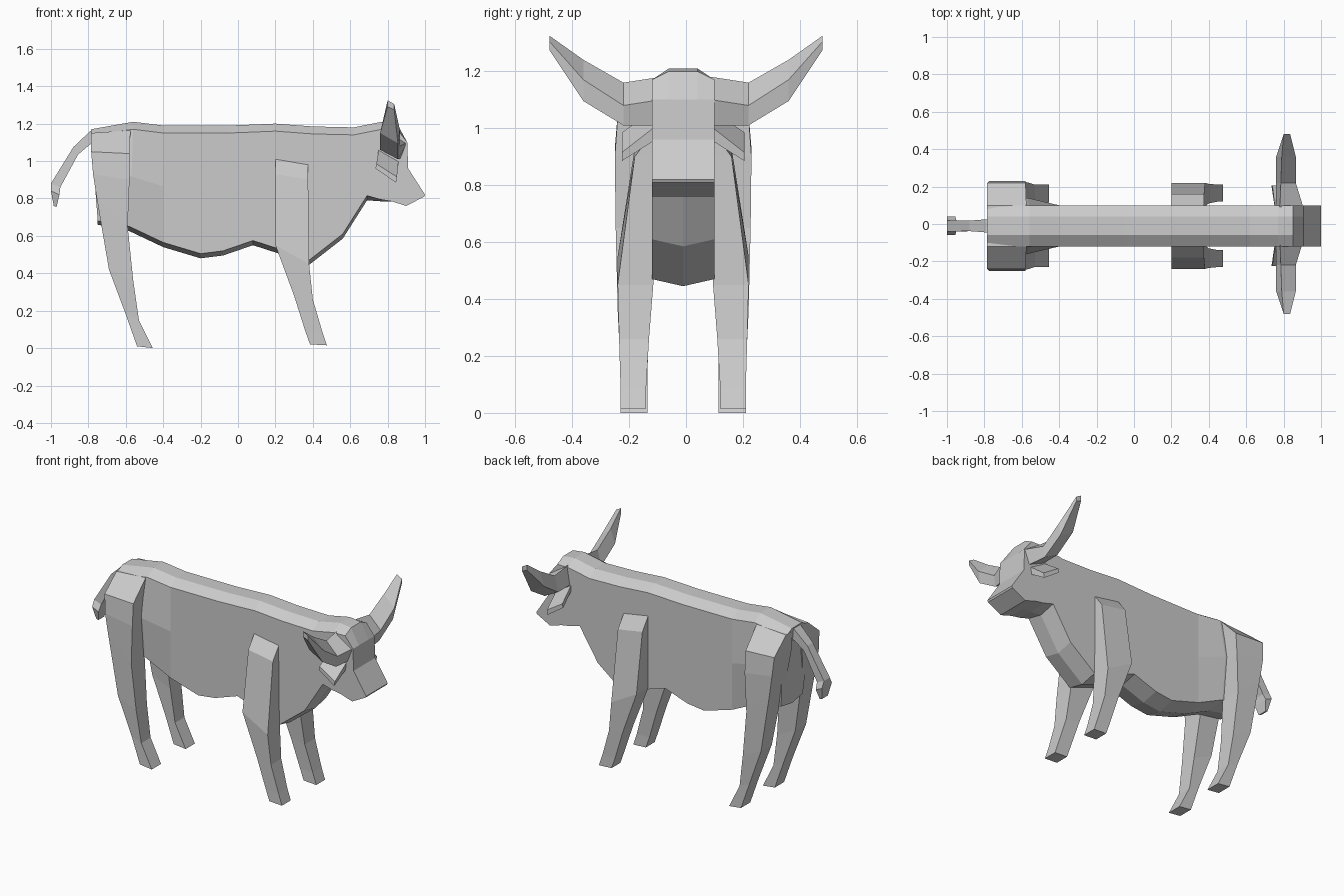
import bpy, bmesh


def loft(name, rings, y=-0.01, mirror=False):
    """Skin a list of equal-length point rings, capped at both ends."""
    bm = bmesh.new()
    rows = [[bm.verts.new(p) for p in ring] for ring in rings]
    n = len(rows[0])
    for a, b in zip(rows, rows[1:]):
        for i in range(n):
            j = (i + 1) % n
            bm.faces.new((a[i], a[j], b[j], b[i]))
    bm.faces.new(rows[0])
    bm.faces.new(rows[-1])
    bmesh.ops.recalc_face_normals(bm, faces=bm.faces)
    mesh = bpy.data.meshes.new(name)
    bm.to_mesh(mesh)
    bm.free()
    ob = bpy.data.objects.new(name, mesh)
    ob.location.y = y
    bpy.context.collection.objects.link(ob)
    if mirror:
        mod = ob.modifiers.new("mirror", 'MIRROR')
        mod.use_axis = (False, True, False)
        mod.use_mirror_merge = False
    return ob


def body_ring(xt, zt, xb, zb, top, keel, wide):
    """Flat-sided section with a chamfered back and a keeled belly."""
    side = [(xb, 0.11, zb + keel),
            ((xt + xb) / 2, wide, zt * 0.5 + zb * 0.5),
            (xt, 0.11, zt - top),
            (xt, 0.05, zt)]
    return [(xb, 0, zb)] + side + [(x, -y, z) for x, y, z in reversed(side)]


def leg_ring(xb, zb, xf, zf, inner, outer):
    return [(xb, inner, zb), (xf, inner, zf), (xf, outer, zf), (xb, outer, zb)]


# Body, neck and head: top x, z, bottom x, z, top chamfer, keel, half width
body = [
    (-0.785, 1.17, -0.75, 0.66, 0.03, 0.02, 0.13),
    (-0.56, 1.21, -0.58, 0.625, 0.04, 0.025, 0.15),
    (-0.40, 1.19, -0.40, 0.54, 0.04, 0.025, 0.11),
    (-0.20, 1.19, -0.20, 0.48, 0.04, 0.025, 0.11),
    (-0.05, 1.19, -0.08, 0.495, 0.04, 0.025, 0.11),
    (0.08, 1.195, 0.08, 0.55, 0.04, 0.025, 0.11),
    (0.20, 1.20, 0.22, 0.505, 0.04, 0.025, 0.11),
    (0.40, 1.185, 0.38, 0.445, 0.04, 0.025, 0.11),
    (0.62, 1.18, 0.56, 0.585, 0.04, 0.025, 0.11),
    (0.77, 1.21, 0.69, 0.79, 0.04, 0.025, 0.11),
    (0.85, 1.20, 0.76, 0.785, 0.03, 0.01, 0.11),
    (0.905, 1.10, 0.82, 0.785, 0.0, 0.0, 0.11),
    (0.91, 0.96, 0.90, 0.76, 0.0, 0.0, 0.11),
    (1.0, 0.82, 0.995, 0.81, 0.0, 0.0, 0.11),
]
loft("body_and_head", [body_ring(*s) for s in body])

# Hind legs: rear x, z, front x, z, inner y, outer y
hind = [
    (-0.785, 1.15, -0.575, 1.165, 0.05, 0.11),
    (-0.785, 1.05, -0.58, 1.04, 0.05, 0.23),
    (-0.775, 0.93, -0.58, 0.90, 0.07, 0.24),
    (-0.755, 0.80, -0.59, 0.65, 0.10, 0.237),
    (-0.69, 0.42, -0.56, 0.36, 0.12, 0.23),
    (-0.60, 0.18, -0.53, 0.15, 0.125, 0.22),
    (-0.54, 0.01, -0.455, 0.0, 0.125, 0.22),
]
loft("hind_legs", [leg_ring(*s) for s in hind], mirror=True)

# Front legs
front = [
    (0.20, 1.01, 0.375, 0.98, 0.08, 0.11),
    (0.20, 0.93, 0.375, 0.90, 0.08, 0.17),
    (0.20, 0.55, 0.38, 0.45, 0.105, 0.23),
    (0.30, 0.28, 0.40, 0.26, 0.12, 0.225),
    (0.36, 0.09, 0.45, 0.09, 0.13, 0.22),
    (0.385, 0.02, 0.475, 0.015, 0.13, 0.22),
]
loft("front_legs", [leg_ring(*s) for s in front], mirror=True)

# Horns: y position and a four-point section in x, z
horn = [
    (0.09, [(0.78, 1.18), (0.905, 1.10), (0.87, 1.01), (0.76, 1.06)]),
    (0.22, [(0.785, 1.16), (0.865, 1.08), (0.855, 1.01), (0.76, 1.06)]),
    (0.36, [(0.79, 1.24), (0.865, 1.17), (0.855, 1.095), (0.76, 1.15)]),
    (0.48, [(0.80, 1.325), (0.835, 1.305), (0.835, 1.275), (0.80, 1.29)]),
]
loft("horns", [[(x, y, z) for x, z in sec] for y, sec in horn], y=0, mirror=True)

# Ears
ear = [
    (0.08, [(0.755, 1.08), (0.86, 1.02), (0.855, 0.97), (0.755, 1.04)]),
    (0.215, [(0.74, 0.985), (0.85, 0.915), (0.845, 0.885), (0.735, 0.96)]),
]
loft("ears", [[(x, y, z) for x, z in sec] for y, sec in ear], mirror=True)

# Tail: upper x, z, lower x, z, half width
tail = [
    (-0.76, 1.17, -0.76, 1.08, 0.035),
    (-0.79, 1.16, -0.79, 1.09, 0.035),
    (-0.88, 1.075, -0.855, 1.035, 0.028),
    (-1.0, 0.88, -0.95, 0.86, 0.03),
    (-1.0, 0.84, -0.955, 0.82, 0.05),
    (-0.985, 0.76, -0.97, 0.755, 0.03),
]
loft("tail", [[(xu, -w, zu), (xu, w, zu), (xl, w, zl), (xl, -w, zl)]
              for xu, zu, xl, zl, w in tail])
